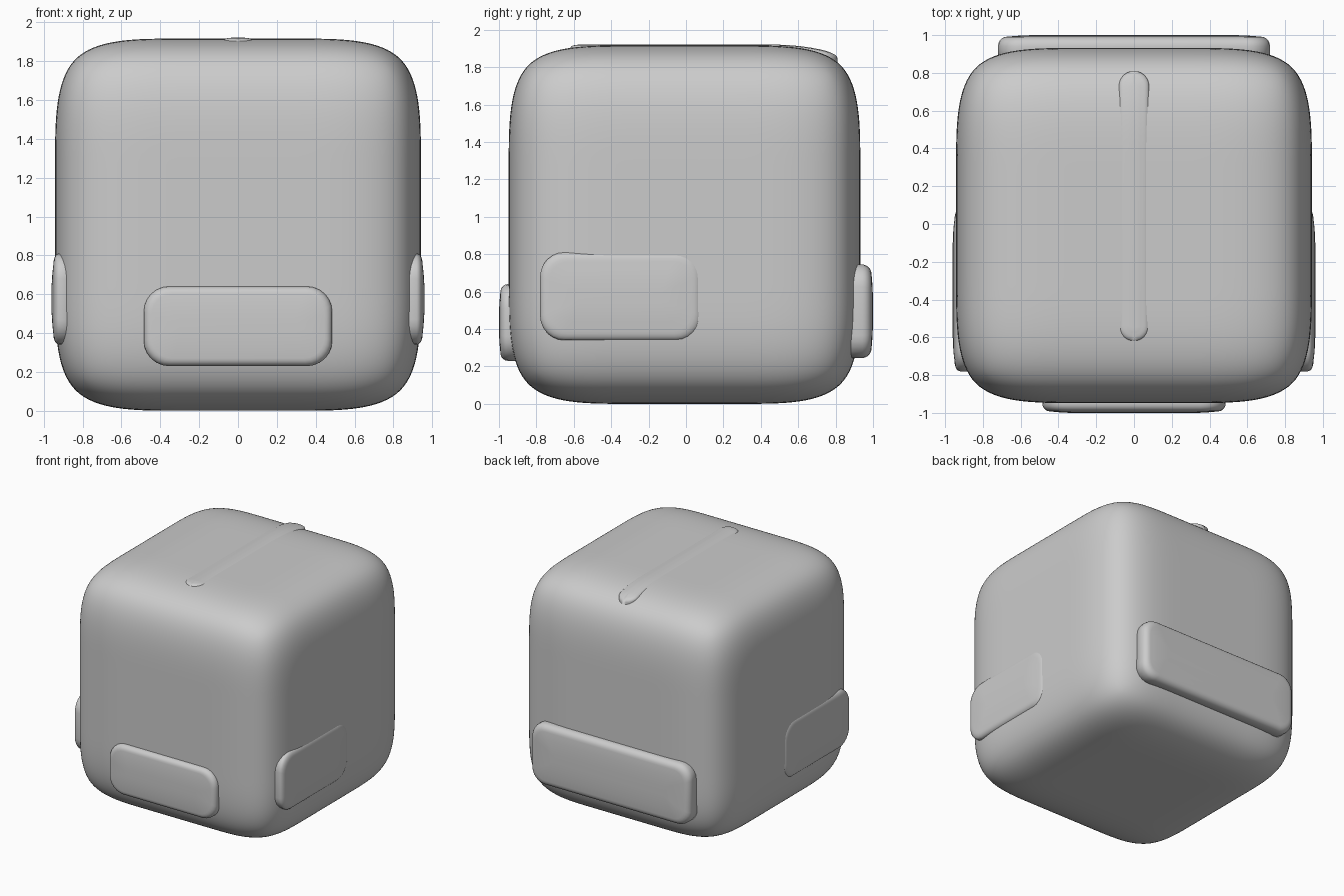
import bpy, bmesh, math
from mathutils import Matrix, Vector

cube = bpy.data.objects.get("Cube")
if cube:
    bpy.data.objects.remove(cube)

grey = bpy.data.materials.new("plain_grey")
grey.diffuse_color = (0.6, 0.6, 0.6, 1)
grey.use_nodes = True
grey.node_tree.nodes["Principled BSDF"].inputs["Base Color"].default_value = (0.6, 0.6, 0.6, 1)


def finish(name, bm):
    bmesh.ops.recalc_face_normals(bm, faces=bm.faces)
    for f in bm.faces:
        f.smooth = True
    mesh = bpy.data.meshes.new(name)
    bm.to_mesh(mesh)
    bm.free()
    mesh.materials.append(grey)
    obj = bpy.data.objects.new(name, mesh)
    bpy.context.collection.objects.link(obj)
    return obj


def outline(w, h, r, inset, steps=6):
    """Rounded rectangle of half sizes w, h, shrunk by inset."""
    w, h = w - inset, h - inset
    r = min(max(r - inset * 0.6, 0.02), w, h)
    pts = []
    for q, (sx, sy) in enumerate([(1, 1), (-1, 1), (-1, -1), (1, -1)]):
        for i in range(steps + 1):
            a = (q + i / steps) * math.pi / 2
            pts.append((sx * (w - r) + r * math.cos(a), sy * (h - r) + r * math.sin(a)))
    return pts


def pad_mesh(w, h, r, depth, edge, round_depth, crown):
    """Raised pad from z = 0 to z = depth with a rounded rim and crowned top."""
    bm = bmesh.new()
    levels = [(0, 0)]
    for i in range(6):
        a = i / 5 * math.pi / 2
        levels.append((edge * (1 - math.cos(a)),
                       depth - crown - round_depth * (1 - math.sin(a))))
    reach = min(w, h) * 0.85
    for t in (0.35, 0.7, 1):
        levels.append((edge + (reach - edge) * t, depth - crown * (1 - t) ** 2))
    rings = [[bm.verts.new((x, y, z)) for x, y in outline(w, h, r, inset)]
             for inset, z in levels]
    n = len(rings[0])
    for a, b in zip(rings, rings[1:]):
        for i in range(n):
            j = (i + 1) % n
            bm.faces.new((a[i], a[j], b[j], b[i]))
    bm.faces.new(rings[0])
    bm.faces.new(rings[-1])
    return bm


def place(bm, across, up, out, origin):
    m = Matrix((across, up, out)).transposed().to_4x4()
    m.translation = Vector(origin)
    bm.transform(m)


# Soft cube body
bm = bmesh.new()
bmesh.ops.create_cube(bm, size=2)
bmesh.ops.subdivide_edges(bm, edges=bm.edges, cuts=2, use_grid_fill=True)
bmesh.ops.scale(bm, verts=bm.verts, vec=(0.942, 0.94, 0.958))
bmesh.ops.translate(bm, verts=bm.verts, vec=(0, -0.008, 0.958))
body = finish("body", bm)
sub = body.modifiers.new("soften", "SUBSURF")
sub.levels = sub.render_levels = 4

# Front pad
bm = pad_mesh(0.485, 0.205, 0.13, 0.14, 0.04, 0.04, 0.008)
place(bm, (1, 0, 0), (0, 0, 1), (0, -1, 0), (0, -0.86, 0.435))
finish("front_pad", bm)

# Wider back pad
bm = pad_mesh(0.72, 0.25, 0.12, 0.16, 0.05, 0.05, 0.008)
place(bm, (-1, 0, 0), (0, 0, 1), (0, 1, 0), (0, 0.84, 0.495))
finish("back_pad", bm)

# Side pads, set towards the front
for side, name in ((1, "left_pad"), (-1, "right_pad")):
    bm = pad_mesh(0.43, 0.235, 0.13, 0.12, 0.05, 0.03, 0.01)
    place(bm, (0, side, 0), (0, 0, 1), (side, 0, 0), (side * 0.84, -0.35, 0.575))
    finish(name, bm)

# Slim strip on the top, bending down over the rear edge
bm = pad_mesh(0.08, 0.715, 0.08, 0.12, 0.035, 0.02, 0.003)
place(bm, (1, 0, 0), (0, 1, 0), (0, 0, 1), (0, 0.095, 1.802))
for k in range(10):
    bmesh.ops.bisect_plane(bm, geom=bm.verts[:] + bm.edges[:] + bm.faces[:],
                           plane_co=(0, 0.35 + 0.045 * k, 0), plane_no=(0, 1, 0))
for v in bm.verts:
    v.co.z -= 0.05 * max(0, (v.co.y - 0.35) / 0.45) ** 3
finish("top_strip", bm)
